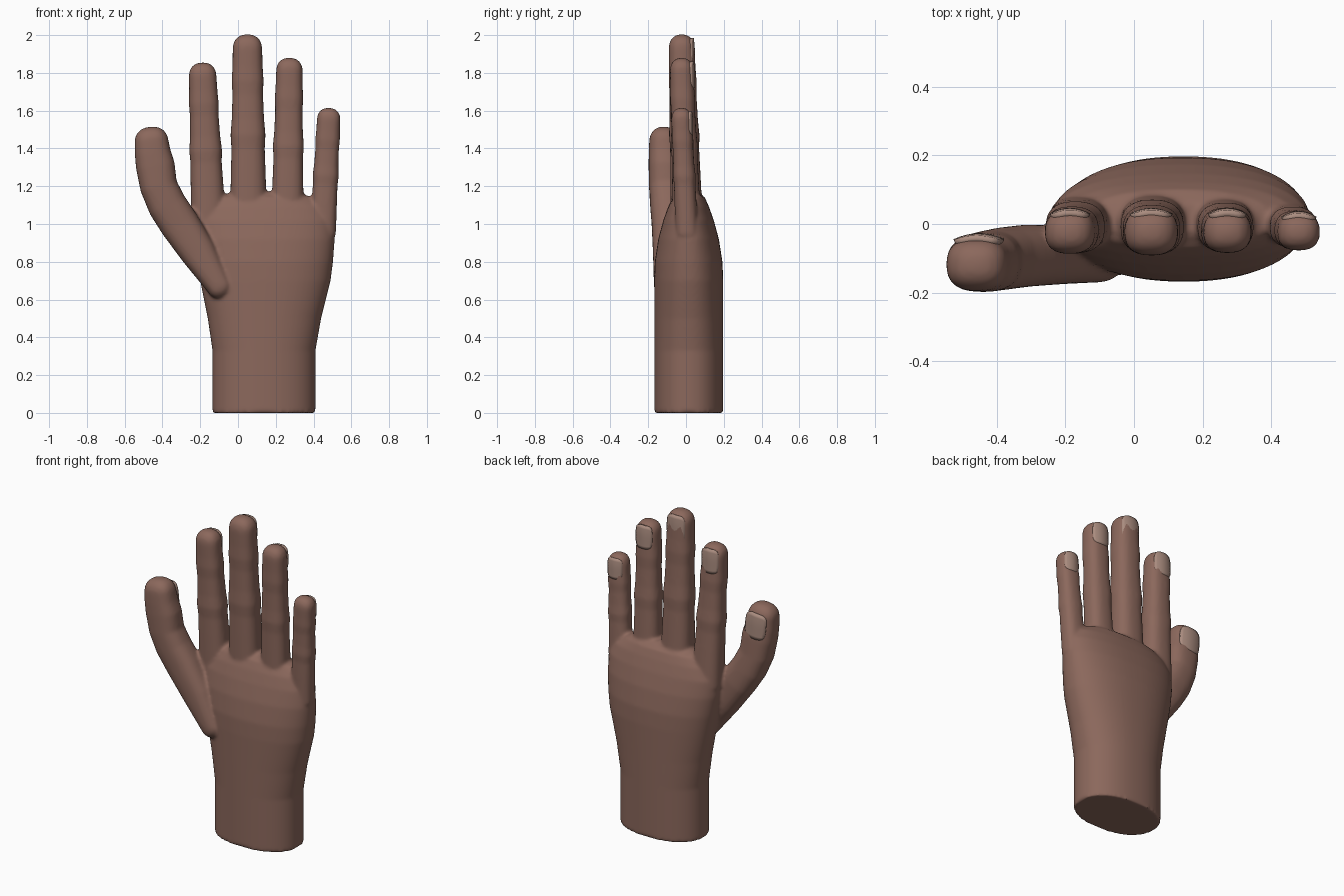
import bpy, bmesh, math
from mathutils import Vector

if "Cube" in bpy.data.objects:
    bpy.data.objects.remove(bpy.data.objects["Cube"], do_unlink=True)


def material(name, color):
    mat = bpy.data.materials.new(name)
    mat.use_nodes = True
    mat.diffuse_color = color
    mat.node_tree.nodes["Principled BSDF"].inputs["Base Color"].default_value = color
    return mat


skin = material("brown skin", (0.26, 0.138, 0.107, 1))
nail_mat = material("pale nail", (0.40, 0.262, 0.212, 1))


def spow(v, p):
    return math.copysign(abs(v) ** p, v)


def loft(bm, rings, power, sides=40):
    """Skin rings of (centre, side axis, half width, half depth) and cap the ends."""
    loops = []
    for c, axis, hx, hy in rings:
        loop = []
        for i in range(sides):
            a = math.tau * i / sides
            loop.append(bm.verts.new(c + axis * hx * spow(math.cos(a), power)
                                     + Vector((0, hy * spow(math.sin(a), power), 0))))
        loops.append(loop)
    for low, high in zip(loops, loops[1:]):
        for i in range(sides):
            j = (i + 1) % sides
            bm.faces.new((low[i], low[j], high[j], high[i]))
    bm.faces.new(loops[0][::-1])
    bm.faces.new(loops[-1])


def dome(c, tangent, axis, hx, hy, height):
    """Rings that round off the end of a digit."""
    rings = []
    for s in (0.3, 0.55, 0.75, 0.88, 0.96, 0.995):
        k = (1 - s ** 2.3) ** (1 / 2.3)
        rings.append((c + tangent * height * s, axis, hx * k, hy * k))
    return rings


def digit(bm, points, tip_height, base_height):
    """Digit along points of (x, y, z, half width, half depth), with round ends."""
    centres = [Vector(p[:3]) for p in points]
    rings = []
    for i, (c, p) in enumerate(zip(centres, points)):
        t = centres[min(i + 1, len(points) - 1)] - centres[max(i - 1, 0)]
        t = Vector((t.x, 0, t.z)).normalized()
        axis = Vector((t.z, 0, -t.x))
        if i == 0:
            rings += dome(c, -t, axis, p[3], p[4], base_height)[::-1]
        rings.append((c, axis, p[3], p[4]))
    rings += dome(c, t, axis, p[3], p[4], tip_height)
    loft(bm, rings, 0.8)


def nail(name, x, y, z, width, length, lean=0.0):
    """Curved plate with a rounded outline on the back of a digit."""
    bm = bmesh.new()
    n = 8
    grid = []
    for j in range(n + 1):
        v = 2 * j / n - 1
        row = []
        for i in range(n + 1):
            u = 2 * i / n - 1
            # round the corners of the square
            px = u * math.sqrt(1 - 0.28 * v ** 4)
            pz = v * math.sqrt(1 - 0.28 * u ** 4)
            row.append(bm.verts.new((px * width / 2, -0.016 * px * px - 0.006 * max(pz, 0) ** 2,
                                     pz * length / 2)))
        grid.append(row)
    for a, b in zip(grid, grid[1:]):
        for i in range(n):
            bm.faces.new((a[i], b[i], b[i + 1], a[i + 1]))
    me = bpy.data.meshes.new(name)
    bm.to_mesh(me)
    bm.free()
    me.materials.append(nail_mat)
    ob = bpy.data.objects.new(name, me)
    bpy.context.collection.objects.link(ob)
    ob.location = (x, y, z)
    ob.rotation_euler = (0, lean, 0)
    mod = ob.modifiers.new("thickness", "SOLIDIFY")
    mod.thickness = 0.022
    mod.offset = 0
    smooth(ob, 50)


def smooth(ob, angle):
    bpy.ops.object.select_all(action="DESELECT")
    ob.select_set(True)
    bpy.context.view_layer.objects.active = ob
    bpy.ops.object.shade_smooth_by_angle(angle=math.radians(angle))


hand = bmesh.new()

# wrist and palm: z, left, right, front, back
palm = [(0, -0.135, 0.41, -0.168, 0.197), (0.33, -0.135, 0.41, -0.168, 0.197),
        (0.5, -0.16, 0.44, -0.168, 0.197), (0.7, -0.2, 0.49, -0.168, 0.197),
        (0.8, -0.22, 0.503, -0.165, 0.193), (0.92, -0.24, 0.512, -0.147, 0.174),
        (1.02, -0.243, 0.505, -0.12, 0.147), (1.09, -0.21, 0.47, -0.095, 0.122),
        (1.14, -0.14, 0.4, -0.07, 0.1), (1.17, -0.02, 0.3, -0.03, 0.06)]
X = Vector((1, 0, 0))
loft(hand, [(Vector(((a + b) / 2, (f + k) / 2, z)), X, (b - a) / 2, (k - f) / 2)
            for z, a, b, f, k in palm], 0.9, 64)

# four fingers: base x, base z, tip x, tip z, base and tip half width
fingers = {"index": (-0.155, 0.98, -0.187, 1.855, 0.093, 0.073),
           "middle": (0.056, 1.0, 0.05, 2.004, 0.099, 0.078),
           "ring": (0.261, 1.0, 0.272, 1.88, 0.087, 0.070),
           "little": (0.448, 0.95, 0.48, 1.615, 0.070, 0.062)}
knuckles = ((0, 1), (0.3, 0.99), (0.43, 0.98), (0.51, 1.05), (0.6, 0.99),
            (0.74, 0.97), (0.82, 1.03), (0.9, 1.0), (1, 1.0))
for name, (bx, bz, tx, tz, bw, tw) in fingers.items():
    end = tz - tw
    points = []
    for t, k in knuckles:
        w = (bw + (tw - bw) * t) * k
        points.append((bx + (tx - bx) * t, 0.005 - 0.028 * t, bz + (end - bz) * t,
                       w, w * (0.86 + 0.02 * t)))
    digit(hand, points, tw, 0.03)
    length = 2 * tw
    nail(name + "_nail", tx, 0.036 if tw > 0.065 else 0.027, tz - 0.02 - length / 2,
         tw * 1.5, length)

# thumb
digit(hand, [(-0.105, -0.095, 0.68, 0.068, 0.075), (-0.21, -0.09, 0.85, 0.095, 0.085),
             (-0.31, -0.092, 1.0, 0.104, 0.09), (-0.375, -0.1, 1.1, 0.103, 0.09),
             (-0.42, -0.108, 1.2, 0.099, 0.088), (-0.438, -0.112, 1.31, 0.103, 0.086),
             (-0.452, -0.116, 1.38, 0.095, 0.081), (-0.457, -0.118, 1.43, 0.09, 0.077)],
      0.085, 0.075)
nail("thumb_nail", -0.452, -0.038, 1.395, 0.135, 0.155, -0.1)

# fuse the digits and palm into one soft surface
bmesh.ops.recalc_face_normals(hand, faces=hand.faces)
mesh = bpy.data.meshes.new("hand")
hand.to_mesh(mesh)
hand.free()
mesh.materials.append(skin)
obj = bpy.data.objects.new("hand", mesh)
bpy.context.collection.objects.link(obj)
bpy.context.view_layer.objects.active = obj
fuse = obj.modifiers.new("fuse", "REMESH")
fuse.mode = "VOXEL"
fuse.voxel_size = 0.01
relax = obj.modifiers.new("relax", "SMOOTH")
relax.factor = 0.5
relax.iterations = 6
for mod_name in ("fuse", "relax"):
    bpy.ops.object.modifier_apply(modifier=mod_name)
smooth(obj, 50)
